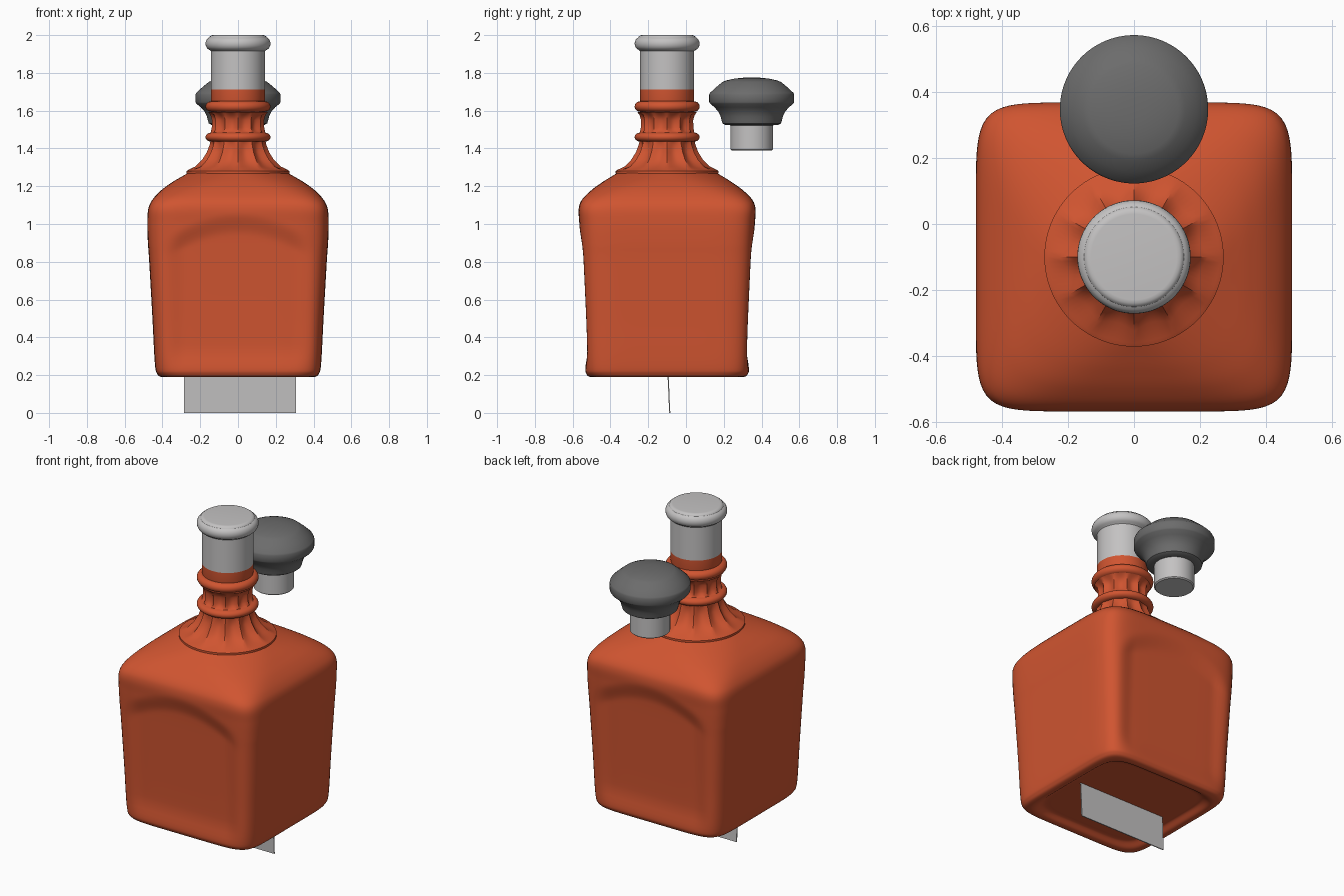
import bpy, bmesh, math

CY = -0.1        # bottle axis
SEG = 96

if "Cube" in bpy.data.objects:
    bpy.data.objects.remove(bpy.data.objects["Cube"], do_unlink=True)


def material(name, color):
    m = bpy.data.materials.new(name)
    m.use_nodes = True
    m.diffuse_color = (*color, 1)
    m.node_tree.nodes["Principled BSDF"].inputs["Base Color"].default_value = (*color, 1)
    return m


red = material("burnt orange glaze", (0.63, 0.09, 0.03))
light = material("light grey", (0.55, 0.54, 0.54))
dark = material("dark grey", (0.15, 0.15, 0.15))


def catmull(p, steps):
    """Resample a list of control tuples as a smooth curve."""
    out = []
    for i in range(len(p) - 1):
        a, b, c, d = p[max(i - 1, 0)], p[i], p[i + 1], p[min(i + 2, len(p) - 1)]
        for s in range(steps):
            t = s / steps
            out.append([0.5 * (2 * w + (x - v) * t + (2 * v - 5 * w + 4 * x - y) * t * t
                               + (3 * w - v - 3 * x + y) * t ** 3)
                        for v, w, x, y in zip(a, b, c, d)])
    return out + [list(p[-1])]


def loft(name, rings, mats, angle, pick=None):
    """Skin closed rings of points, cap both ends, shade smooth."""
    bm = bmesh.new()
    loops = [[bm.verts.new(co) for co in ring] for ring in rings]
    for lo, hi in zip(loops, loops[1:]):
        for i in range(len(lo)):
            j = (i + 1) % len(lo)
            bm.faces.new((lo[i], lo[j], hi[j], hi[i]))
    bm.faces.new(loops[0][::-1])
    bm.faces.new(loops[-1])
    bm.normal_update()
    if pick:
        for f in bm.faces:
            f.material_index = pick(f.calc_center_median())
    me = bpy.data.meshes.new(name)
    bm.to_mesh(me)
    bm.free()
    ob = bpy.data.objects.new(name, me)
    bpy.context.collection.objects.link(ob)
    for m in mats:
        me.materials.append(m)
    bpy.ops.object.select_all(action='DESELECT')
    ob.select_set(True)
    bpy.context.view_layer.objects.active = ob
    bpy.ops.object.shade_smooth_by_angle(angle=math.radians(angle))
    return ob


def lathe_ring(r, z, cy, flute=0):
    ring = []
    for i in range(SEG):
        a = math.tau * i / SEG
        q = r - flute * abs(math.sin(6 * a))
        ring.append((q * math.cos(a), cy + q * math.sin(a), z))
    return ring


def smooth(t):
    t = min(max(t, 0), 1)
    return t * t * (3 - 2 * t)


def body_ring(z, a, b, n):
    """Superellipse ring with an arched hollow on the front and back."""
    ring = []
    for i in range(SEG * 2):
        t = math.tau * i / (SEG * 2)
        c, s = math.cos(t), math.sin(t)
        r = (abs(c / a) ** n + abs(s / b) ** n) ** (-1 / n)
        x, y = r * c, r * s
        if abs(y) > 0.35 and z > 0.2:
            arch = 1.06 - 0.9 * x * x
            hollow = smooth((arch - z) / 0.12) * smooth((0.41 - abs(x)) / 0.13)
            y -= math.copysign(0.022 * hollow * smooth((z - 0.2) / 0.15), y)
        ring.append((x, CY + y, z))
    return ring


# Square bottle body: height, half width, half depth, squareness
body = [(0.215, 0.32, 0.32, 5), (0.213, 0.35, 0.35, 6), (0.192, 0.38, 0.38, 7),
        (0.19, 0.405, 0.405, 7), (0.205, 0.427, 0.427, 8), (0.26, 0.44, 0.438, 8),
        (0.5, 0.453, 0.445, 8), (0.8, 0.47, 0.456, 8), (0.9, 0.477, 0.46, 8),
        (1.0, 0.48, 0.465, 8), (1.08, 0.475, 0.468, 8), (1.13, 0.452, 0.45, 7),
        (1.18, 0.405, 0.4, 5), (1.22, 0.35, 0.345, 3.5), (1.25, 0.3, 0.297, 2.6),
        (1.275, 0.255, 0.255, 2)]
loft("bottle_body", [body_ring(*p) for p in catmull(body, 6)], [red], 40)

# Fluted neck with two collar rings and grey mouth: radius, height, flute depth
neck = [(0.25, 1.255, 0), (0.272, 1.268, 0), (0.272, 1.28, 0), (0.262, 1.287, 0.004),
        (0.225, 1.305, 0.02), (0.19, 1.34, 0.025), (0.165, 1.38, 0.022),
        (0.15, 1.42, 0.015), (0.146, 1.437, 0.005)]


def collar(z, r, h):
    """Half-round bead profile."""
    return [(r - 0.03 + 0.03 * math.cos(t), z + h * math.sin(t), 0)
            for t in [math.pi * (k / 10 - 0.5) for k in range(11)]]


neck += collar(1.46, 0.172, 0.024)
neck += [(0.143, 1.49, 0.012), (0.139, 1.51, 0.018), (0.138, 1.55, 0.018),
         (0.145, 1.575, 0.012), (0.157, 1.592, 0)]
neck += collar(1.622, 0.172, 0.028)
neck += [(0.143, 1.655, 0), (0.143, 1.712, 0), (0.143, 1.915, 0)]
neck += collar(1.955, 0.172, 0.035)[1:-1]
neck += [(0.15, 1.992, 0), (0.14, 1.999, 0), (0.13, 2.0, 0)]
loft("bottle_neck", [lathe_ring(r, z, CY, f) for r, z, f in neck], [red, light], 40,
     lambda c: int(c.z > 1.712))

# Stopper hovering behind the neck
SY = 0.348
knob = [(0.10, 1.522), (0.14, 1.524), (0.155, 1.533), (0.16, 1.55), (0.165, 1.57),
        (0.177, 1.595), (0.197, 1.618), (0.22, 1.637), (0.225, 1.645), (0.225, 1.685),
        (0.221, 1.694), (0.19, 1.723), (0.155, 1.752), (0.135, 1.76),
        (0.09, 1.77), (0.04, 1.775)]
loft("stopper_knob", [lathe_ring(r, z, SY) for r, z in knob], [dark], 35)
stem = [(0.105, 1.388), (0.112, 1.394), (0.112, 1.53)]
loft("stopper_stem", [lathe_ring(r, z, SY) for r, z in stem], [light], 35)

# Thin tilted plate below the body
plate = [[(-0.285, y - 0.003, z), (0.308, y - 0.003, z), (0.308, y + 0.003, z),
          (-0.285, y + 0.003, z)] for y, z in ((-0.086, 0), (-0.097, 0.25))]
loft("base_plate", plate, [light], 30)
